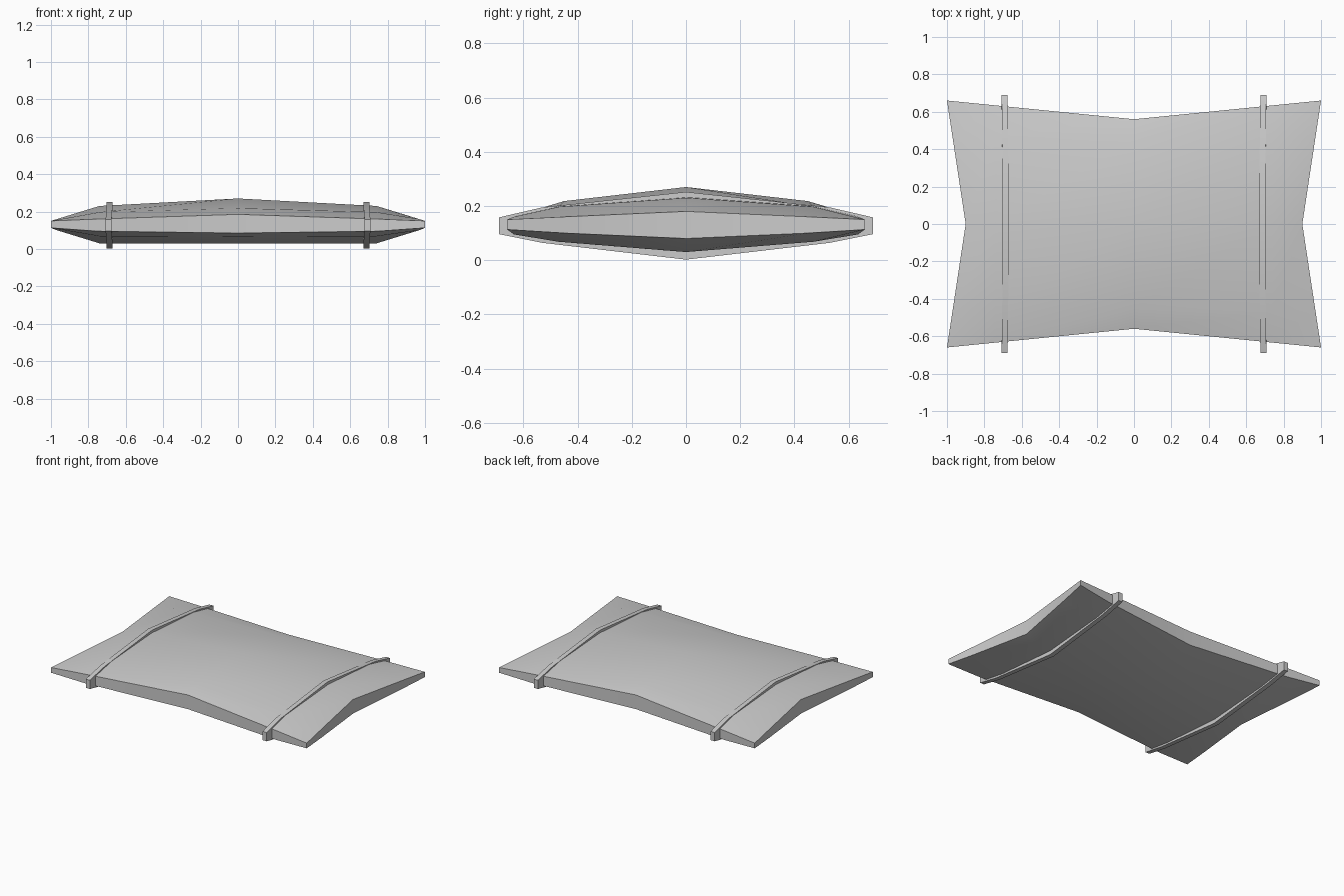
import bpy, bmesh

if "Cube" in bpy.data.objects:
    bpy.data.objects.remove(bpy.data.objects["Cube"])


def finish(bm, name, angle=0.6):
    bmesh.ops.recalc_face_normals(bm, faces=bm.faces)
    me = bpy.data.meshes.new(name)
    bm.to_mesh(me)
    bm.free()
    ob = bpy.data.objects.new(name, me)
    bpy.context.collection.objects.link(ob)
    bpy.ops.object.select_all(action='DESELECT')
    ob.select_set(True)
    bpy.context.view_layer.objects.active = ob
    bpy.ops.object.shade_smooth_by_angle(angle=angle)
    return ob


# Pillow body: quarter grid [ring x][ring y] -> x, y, top z, bottom z
quarter = [
    [(0, 0, .27, .03), (0, .45, .218, .065), (0, .56, .185, .085)],
    [(.74, 0, .23, .03), (.74, .47, .197, .068), (.75, .635, .16, .095)],
    [(.90, 0, .18, .08), (.968, .45, .16, .10), (1, .66, .15, .113)],
]
bm = bmesh.new()
layers = []
for k in (2, 3):
    grid = []
    for i in range(-2, 3):
        row = []
        for j in range(-2, 3):
            p = quarter[abs(i)][abs(j)]
            row.append(bm.verts.new((p[0] * (1 if i > 0 else -1),
                                     p[1] * (1 if j > 0 else -1), p[k])))
        grid.append(row)
    for i in range(4):
        for j in range(4):
            bm.faces.new((grid[i][j], grid[i + 1][j], grid[i + 1][j + 1], grid[i][j + 1]))
    layers.append(grid)

# Side rim joining top and bottom
rim = ([(i, 0) for i in range(4)] + [(4, j) for j in range(4)]
       + [(i, 4) for i in range(4, 0, -1)] + [(0, j) for j in range(4, 0, -1)])
top, bottom = layers
for a, b in zip(rim, rim[1:] + rim[:1]):
    bm.faces.new((top[a[0]][a[1]], top[b[0]][b[1]], bottom[b[0]][b[1]], bottom[a[0]][a[1]]))
finish(bm, "pillow_body", 1.0)

# Straps: closed band around the pillow, (y, z, x offset)
half = [(0, .252, 0), (.53, .195, .003), (.69, .158, .006),
        (.69, .096, .006), (.53, .064, .003), (0, .002, 0)]
loop = half + [(-y, z, o) for y, z, o in half[-2:0:-1]]
for side, name in ((-1, "left_strap"), (1, "right_strap")):
    bm = bmesh.new()
    rings = []
    for y, z, o in loop:
        yi, zi = y * .91, .127 + (z - .127) * .75
        rings.append([bm.verts.new((side * (x + o), a, b)) for x, a, b in
                      ((.67, y, z), (.702, y, z), (.702, yi, zi), (.67, yi, zi))])
    for r, s in zip(rings, rings[1:] + rings[:1]):
        for k in range(4):
            m = (k + 1) % 4
            bm.faces.new((r[k], r[m], s[m], s[k]))
    finish(bm, name)
